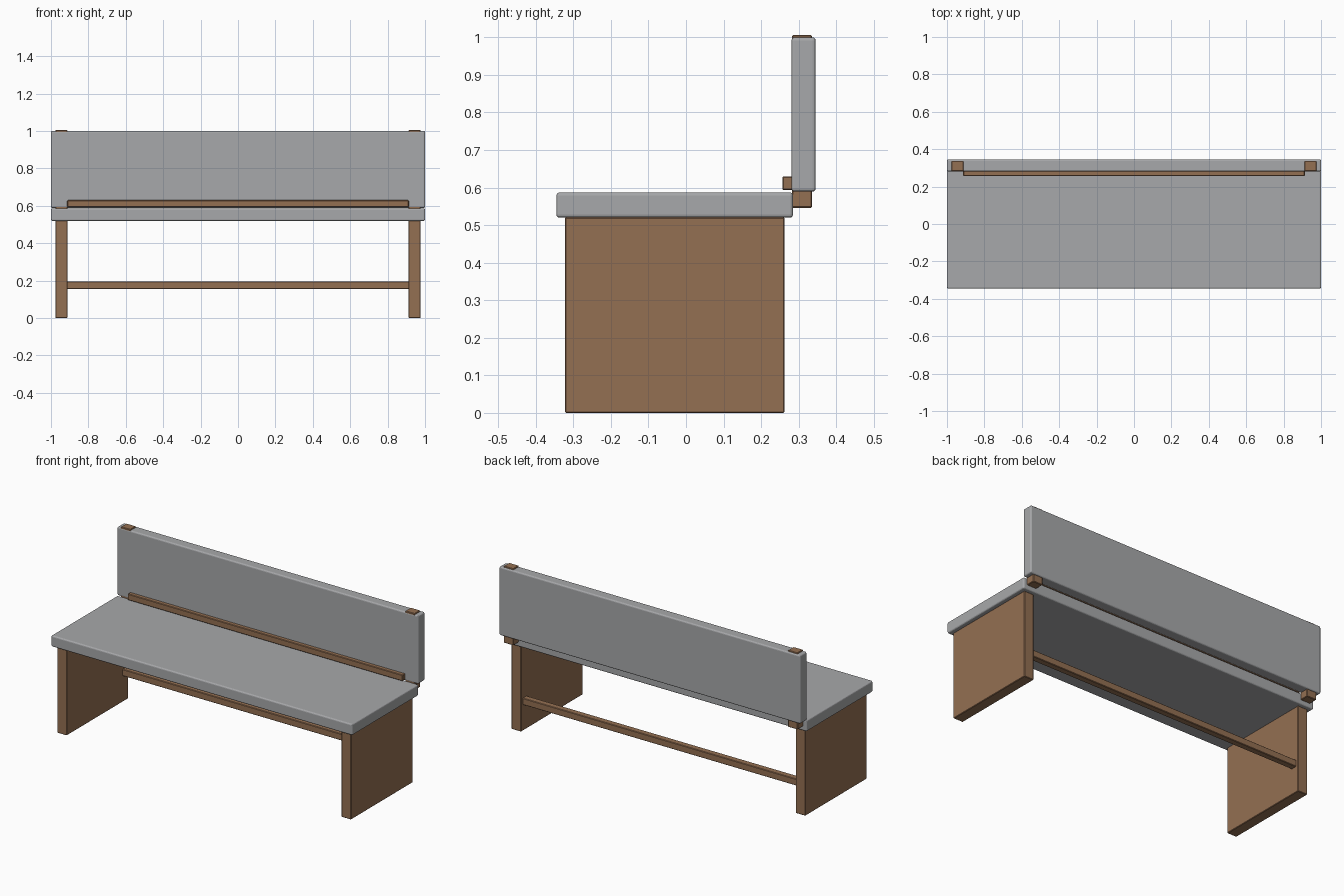
import bpy, bmesh
from mathutils import Vector

if "Cube" in bpy.data.objects:
    bpy.data.objects.remove(bpy.data.objects["Cube"])


def material(name, rgb):
    m = bpy.data.materials.new(name)
    m.diffuse_color = (*rgb, 1.0)
    m.use_nodes = True
    m.node_tree.nodes["Principled BSDF"].inputs["Base Color"].default_value = m.diffuse_color
    return m


GREY = material("grey_stone", (0.39, 0.395, 0.405))
BROWN = material("brown_wood", (0.295, 0.16, 0.085))


def box(name, x, y, z, mat, bevel, segments=1):
    """Bevelled box given its (min, max) range on each axis."""
    lo, hi = Vector((x[0], y[0], z[0])), Vector((x[1], y[1], z[1]))
    centre, size = (lo + hi) / 2, hi - lo
    bm = bmesh.new()
    bmesh.ops.create_cube(bm, size=1.0)
    bmesh.ops.scale(bm, vec=size, verts=bm.verts)
    bmesh.ops.bevel(bm, geom=bm.edges[:], offset=bevel, segments=segments,
                    profile=0.5, affect='EDGES')
    mesh = bpy.data.meshes.new(name)
    bm.to_mesh(mesh)
    bm.free()
    mesh.materials.append(mat)
    ob = bpy.data.objects.new(name, mesh)
    ob.location = centre
    bpy.context.collection.objects.link(ob)
    return ob


# Seat slab and backrest slab
box("seat", (-1, 1), (-0.345, 0.285), (0.52, 0.587), GREY, 0.008, 3)
box("backrest", (-1, 1), (0.281, 0.345), (0.589, 1.0), GREY, 0.008, 3)

# Panel legs and backrest posts on both ends
for side, s in (("left", -1), ("right", 1)):
    span = sorted((s * 0.912, s * 0.976))
    box(side + "_leg", span, (-0.322, 0.262), (0, 0.521), BROWN, 0.003)
    box(side + "_post", span, (0.282, 0.336), (0.546, 1.006), BROWN, 0.003)

# Long rails: one on the seat against the backrest, one between the legs
box("back_rail", (-0.913, 0.913), (0.257, 0.285), (0.593, 0.63), BROWN, 0.003)
box("stretcher", (-0.915, 0.915), (0.208, 0.246), (0.156, 0.196), BROWN, 0.003)
